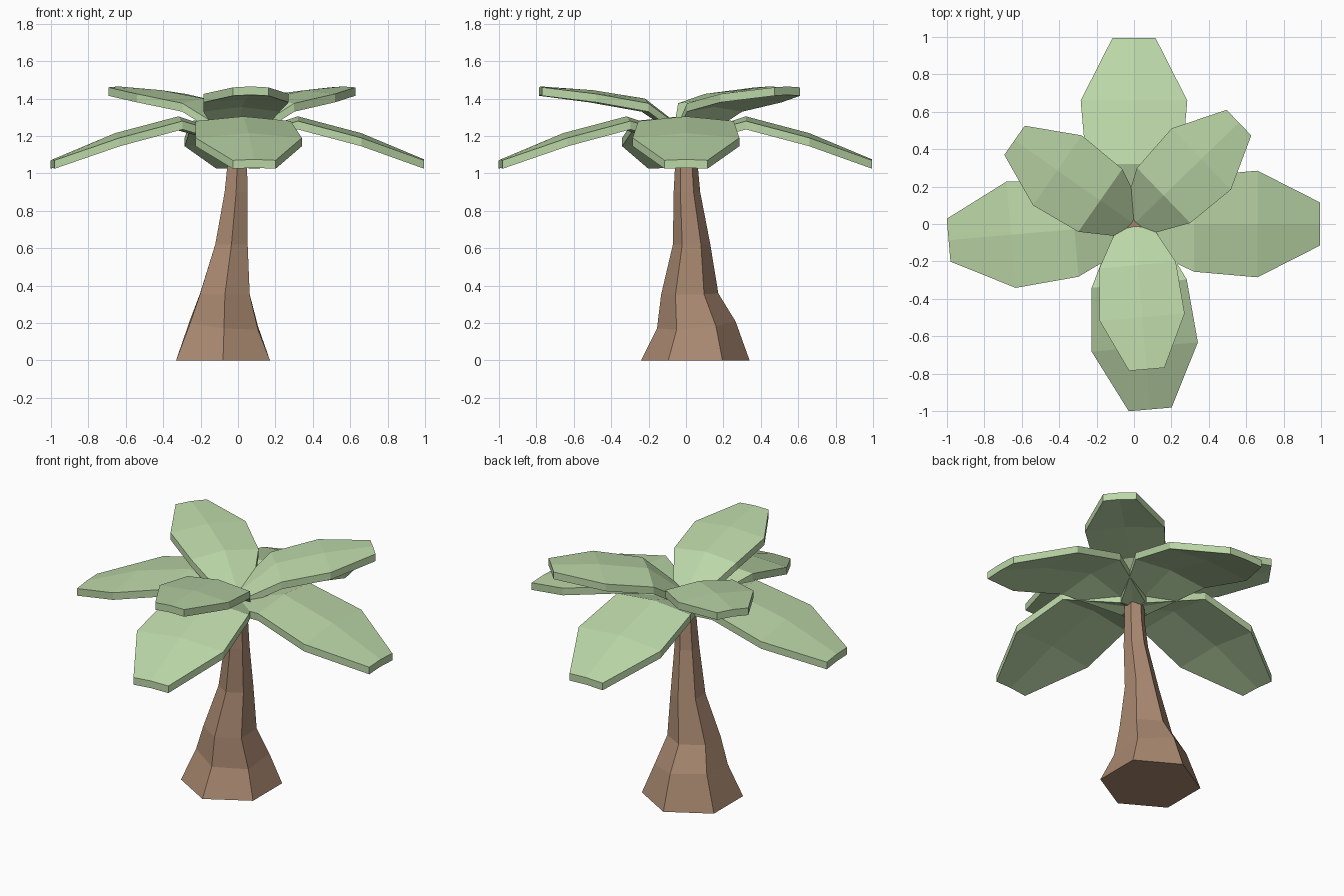
import bpy
import bmesh
from math import sin, cos, radians

cube = bpy.data.objects.get("Cube")
if cube:
    bpy.data.objects.remove(cube)


def material(name, rgb):
    m = bpy.data.materials.new(name)
    m.use_nodes = True
    m.diffuse_color = (*rgb, 1)
    m.node_tree.nodes["Principled BSDF"].inputs["Base Color"].default_value = (*rgb, 1)
    return m


def finish(bm, name, mat):
    bmesh.ops.recalc_face_normals(bm, faces=bm.faces[:])
    mesh = bpy.data.meshes.new(name)
    bm.to_mesh(mesh)
    bm.free()
    mesh.materials.append(mat)
    bpy.context.collection.objects.link(bpy.data.objects.new(name, mesh))


leaf_green = material("leaf green", (0.50, 0.68, 0.39))
bark_brown = material("bark brown", (0.40, 0.25, 0.165))

# Trunk: six-sided rings (centre x, centre y, height, radius, tilt)
rings = [(-0.08, 0.05, 0, 0.29, 0), (-0.075, 0.055, 0.19, 0.21, 0.09),
         (-0.07, 0.02, 0.355, 0.153, 0.02), (-0.035, 0.03, 0.62, 0.1, 0),
         (-0.01, 0.005, 0.9, 0.071, 0), (-0.004, 0.002, 1.05, 0.06, 0),
         (0, 0, 1.24, 0.055, 0)]
bm = bmesh.new()
loops = []
for cx, cy, cz, r, tilt in rings:
    loop = []
    for i in range(6):
        dx, dy = r * cos(radians(30 + 60 * i)), r * sin(radians(30 + 60 * i))
        loop.append(bm.verts.new((cx + dx, cy + dy, cz + tilt * (dy - dx))))
    loops.append(loop)
for low, high in zip(loops, loops[1:]):
    for i in range(6):
        j = (i + 1) % 6
        bm.faces.new((low[i], low[j], high[j], high[i]))
bm.faces.new(loops[0])
bm.faces.new(loops[-1])
finish(bm, "trunk", bark_brown)


# Leaf: slab with a raised midrib; stations (distance, half width, rib height, edge height)
def leaf(name, angle, stations, thickness=0.045):
    bm = bmesh.new()
    c, s = cos(radians(angle)), sin(radians(angle))
    sections = []
    for u, half, rib, edge in stations:
        outline = [(-half, edge), (0, rib), (half, edge)]
        outline += [(v, z - thickness) for v, z in reversed(outline)]
        sections.append([bm.verts.new((u * c - v * s, u * s + v * c, z)) for v, z in outline])
    for a, b in zip(sections, sections[1:]):
        for i in range(6):
            j = (i + 1) % 6
            bm.faces.new((a[i], a[j], b[j], b[i]))
    for end in (sections[0], sections[-1]):
        bm.faces.new((end[0], end[1], end[4], end[5]))
        bm.faces.new((end[1], end[2], end[3], end[4]))
    finish(bm, name, leaf_green)


drooping = [(0, 0.1, 1.2, 1.19), (0.32, 0.255, 1.305, 1.28),
            (0.66, 0.285, 1.215, 1.19), (0.995, 0.115, 1.075, 1.07)]
raised = [(0, 0.085, 1.23, 1.22), (0.22, 0.205, 1.4, 1.375),
          (0.5, 0.228, 1.445, 1.425), (0.78, 0.095, 1.465, 1.46)]

for name, angle in (("left", 0), ("back", 90), ("right", 185), ("front", 275)):
    leaf("lower_leaf_" + name, angle, drooping)
for name, angle in (("back_left", 44), ("back_right", 145), ("front", 275)):
    leaf("upper_leaf_" + name, angle, raised)
